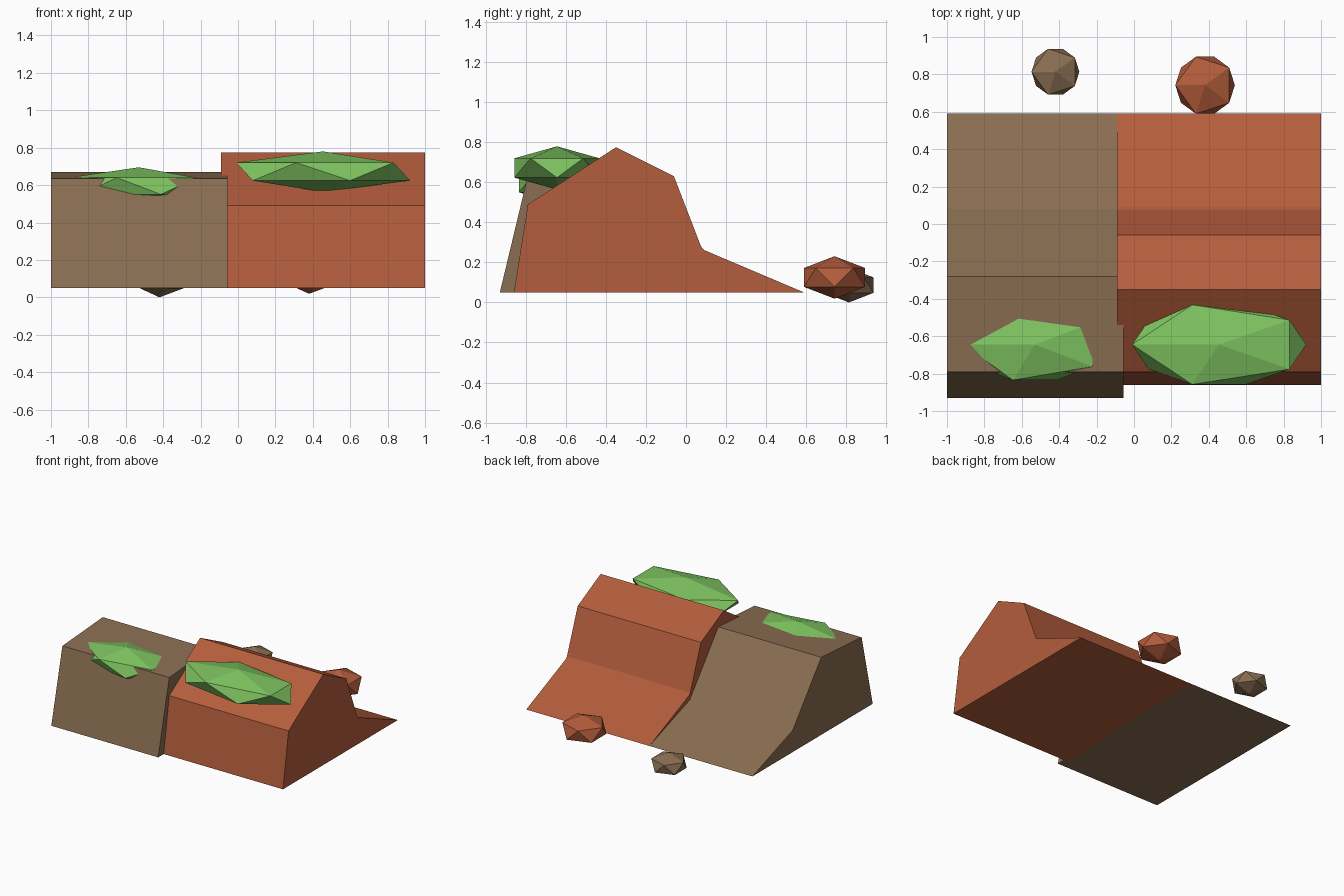
import bpy
import bmesh
from mathutils import Matrix

if "Cube" in bpy.data.objects:
    bpy.data.objects.remove(bpy.data.objects["Cube"])


def material(name, color):
    m = bpy.data.materials.new(name)
    m.diffuse_color = (*color, 1.0)
    m.use_nodes = True
    m.node_tree.nodes["Principled BSDF"].inputs["Base Color"].default_value = m.diffuse_color
    return m


RED = material("red_clay", (0.456, 0.109, 0.045))
BROWN = material("brown_earth", (0.255, 0.156, 0.084))
GREEN = material("leaf_green", (0.209, 0.546, 0.117))


def finish(name, bm, mat):
    bmesh.ops.recalc_face_normals(bm, faces=bm.faces)
    me = bpy.data.meshes.new(name)
    bm.to_mesh(me)
    bm.free()
    me.materials.append(mat)
    bpy.context.collection.objects.link(bpy.data.objects.new(name, me))


def bank(name, profile, x0, x1, mat):
    """Side profile of (y, z) points extruded along x."""
    bm = bmesh.new()
    face = bm.faces.new([bm.verts.new((x0, y, z)) for y, z in profile])
    ext = bmesh.ops.extrude_face_region(bm, geom=[face], use_keep_orig=True)
    moved = [v for v in ext["geom"] if isinstance(v, bmesh.types.BMVert)]
    bmesh.ops.translate(bm, vec=(x1 - x0, 0, 0), verts=moved)
    finish(name, bm, mat)


def lump(name, center, radii, mat):
    """Squashed icosahedron with an upper-ring corner pointing to -x."""
    bm = bmesh.new()
    bmesh.ops.create_icosphere(bm, subdivisions=1, radius=1.0)
    # turn so the upper ring has its corner on the -x side
    if any(v.co.z > 0.3 and v.co.x > 0.85 for v in bm.verts):
        bmesh.ops.rotate(bm, verts=bm.verts, cent=(0, 0, 0),
                         matrix=Matrix.Rotation(3.14159265, 3, 'Z'))
    bmesh.ops.scale(bm, vec=radii, verts=bm.verts)
    bmesh.ops.translate(bm, vec=center, verts=bm.verts)
    finish(name, bm, mat)


# Sloping earth banks
bank("red_bank", [(-0.86, 0.05), (-0.79, 0.49), (-0.35, 0.775), (-0.06, 0.63),
                  (0.075, 0.28), (0.09, 0.262), (0.59, 0.05)], -0.09, 1.0, RED)
bank("brown_bank", [(-0.93, 0.05), (-0.79, 0.635), (-0.28, 0.67),
                    (0.08, 0.224), (0.59, 0.05)], -1.0, -0.055, BROWN)

# Bushes on the crests
lump("large_bush", (0.455, -0.645, 0.672), (0.52, 0.25, 0.108), GREEN)
lump("small_bush", (-0.53, -0.645, 0.595), (0.425, 0.223, 0.1), GREEN)

# Loose rocks behind the banks
lump("red_rock", (0.38, 0.742, 0.125), (0.178, 0.179, 0.106), RED)
lump("brown_rock", (-0.42, 0.814, 0.0865), (0.143, 0.144, 0.0865), BROWN)
